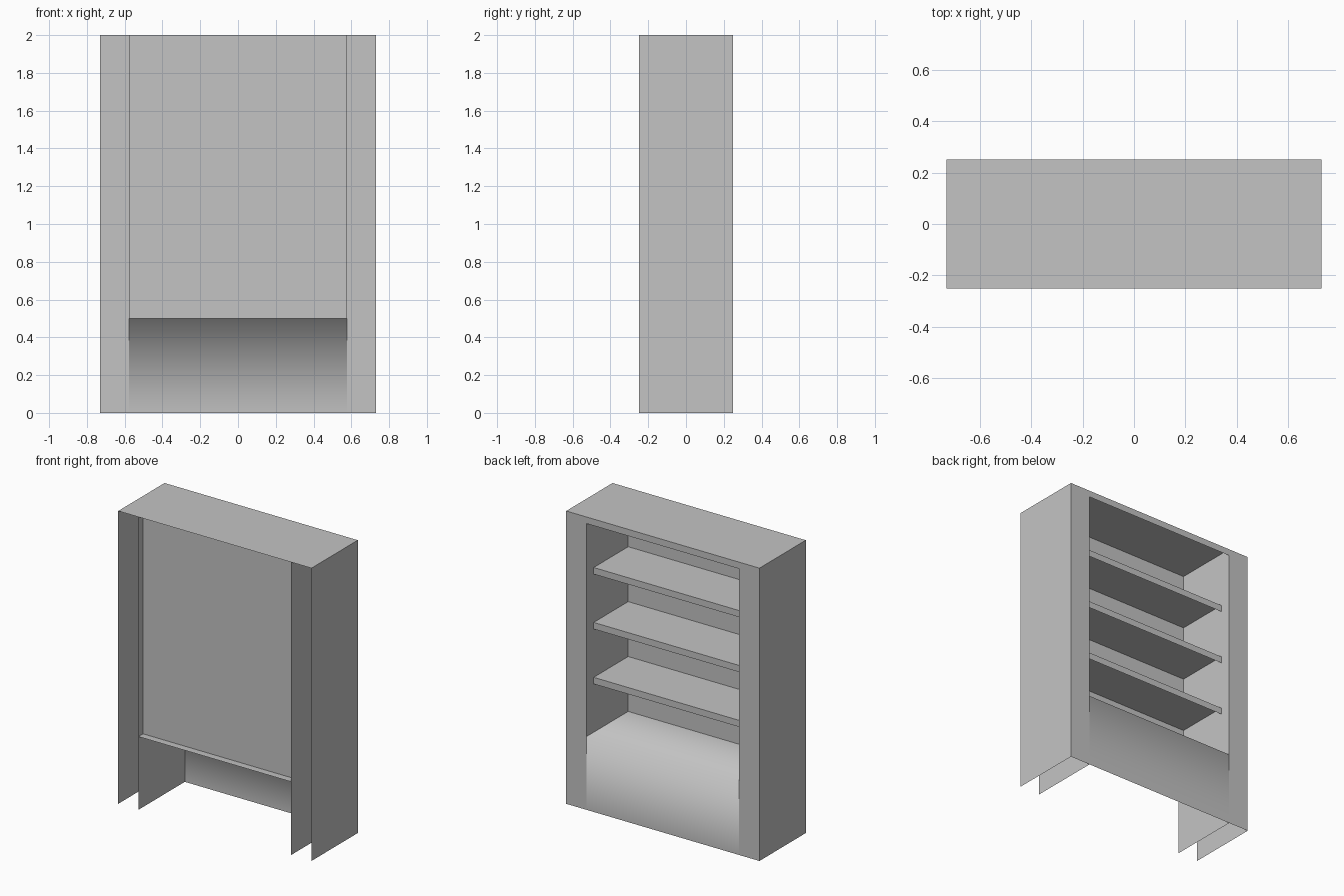
import bpy
from mathutils import Vector

cube = bpy.data.objects.get("Cube")
if cube:
    bpy.data.objects.remove(cube)

# Single painted finish
grey = bpy.data.materials.new("plain_grey")
grey.use_nodes = True
COLOUR = (0.55, 0.55, 0.55, 1)
grey.diffuse_color = COLOUR
grey.node_tree.nodes["Principled BSDF"].inputs["Base Color"].default_value = COLOUR

WIDTH, INNER, DEPTH, HEIGHT = 0.73, 0.577, 0.25, 2.0
PANEL_Y, SHELF_Y, LIP = -0.2, 0.172, 0.045
BASE_Z, SPACING = 0.5, 0.375


def ribbon(name, path, sweep, smooth=False):
    """Thin sheet made by sweeping an open path along a vector."""
    start = [Vector(p) for p in path]
    n = len(start)
    verts = start + [p + Vector(sweep) for p in start]
    faces = [(i, i + 1, n + i + 1, n + i) for i in range(n - 1)]
    mesh = bpy.data.meshes.new(name)
    mesh.from_pydata(verts, [], faces)
    mesh.materials.append(grey)
    mesh.polygons.foreach_set("use_smooth", [smooth] * len(faces))
    obj = bpy.data.objects.new(name, mesh)
    bpy.context.collection.objects.link(obj)
    return obj


def across(name, half, profile, smooth=False):
    """Sheet with a (y, z) profile running across the width."""
    return ribbon(name, [(-half, y, z) for y, z in profile], (2 * half, 0, 0), smooth)


# Hollow side posts, open at the front and underneath
for side, s in (("left", 1), ("right", -1)):
    plan = [(s * WIDTH, -DEPTH, 0), (s * WIDTH, DEPTH, 0),
            (s * INNER, DEPTH, 0), (s * INNER, -DEPTH, 0)]
    if s < 0:
        plan.reverse()
    ribbon(side + "_post", plan, (0, 0, HEIGHT))

# Top sheet and its folded rear lip
across("top", WIDTH, [(DEPTH, HEIGHT), (-DEPTH, HEIGHT)])
across("top_lip", INNER, [(DEPTH, HEIGHT - LIP), (DEPTH, HEIGHT)])

# Recessed front panel
across("front_panel", INNER, [(PANEL_Y, HEIGHT), (PANEL_Y, BASE_Z)])

# Shelves with folded rear lips, open to the back
for i in range(1, 4):
    z = BASE_Z + i * SPACING
    across(f"shelf_{i}", INNER, [(SHELF_Y, z - LIP), (SHELF_Y, z), (PANEL_Y, z)])

# Bottom shelf folding softly into the rear kick panel
across("base", INNER, [(DEPTH, 0), (DEPTH, BASE_Z), (-DEPTH, BASE_Z)], smooth=True)
